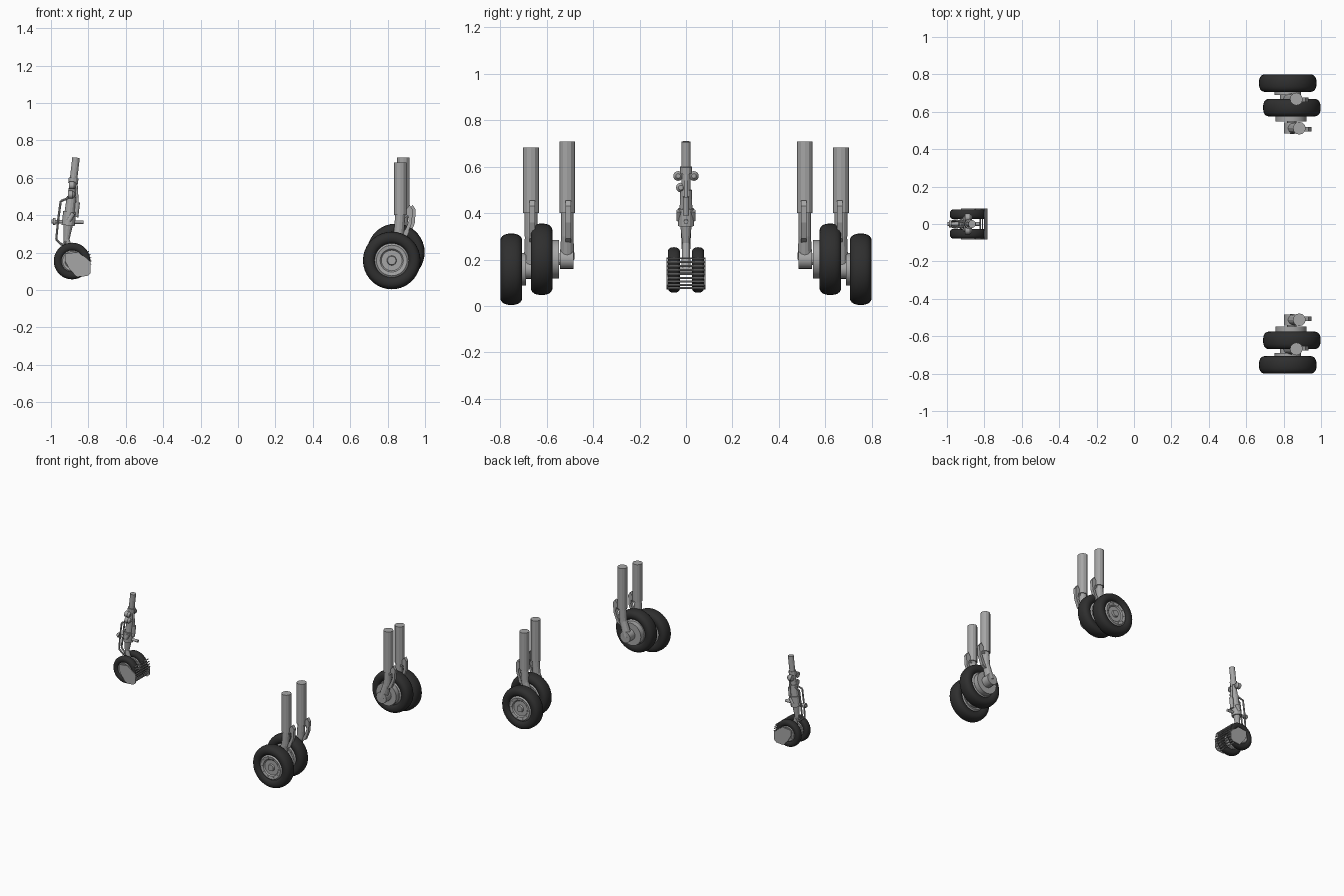
import bpy, bmesh, math
from mathutils import Vector

if "Cube" in bpy.data.objects:
    bpy.data.objects.remove(bpy.data.objects["Cube"], do_unlink=True)


def material(name, value):
    m = bpy.data.materials.new(name)
    m.use_nodes = True
    colour = (value, value, value, 1)
    m.diffuse_color = colour
    m.node_tree.nodes["Principled BSDF"].inputs["Base Color"].default_value = colour
    return m


METAL = material("grey metal", 0.38)
RUBBER = material("dark rubber", 0.028)


def finish(name, bm, mat, smooth=True):
    bmesh.ops.remove_doubles(bm, verts=bm.verts, dist=0.0001)
    bmesh.ops.recalc_face_normals(bm, faces=bm.faces)
    mesh = bpy.data.meshes.new(name)
    bm.to_mesh(mesh)
    bm.free()
    mesh.materials.append(mat)
    ob = bpy.data.objects.new(name, mesh)
    bpy.context.collection.objects.link(ob)
    if smooth:
        bpy.ops.object.select_all(action="DESELECT")
        ob.select_set(True)
        bpy.context.view_layer.objects.active = ob
        bpy.ops.object.shade_smooth_by_angle(angle=math.radians(28))
    return ob


def add_rod(bm, a, b, r1, r2=None, sides=12):
    a, b = Vector(a), Vector(b)
    d = b - a
    new = bmesh.ops.create_cone(bm, cap_ends=True, segments=sides, radius1=r1,
                                radius2=r1 if r2 is None else r2, depth=d.length)
    turn = d.to_track_quat("Z", "Y").to_matrix().to_4x4()
    bmesh.ops.transform(bm, matrix=turn, verts=new["verts"])
    bmesh.ops.translate(bm, vec=(a + b) / 2, verts=new["verts"])


def rod(name, a, b, r1, r2=None, sides=12):
    bm = bmesh.new()
    add_rod(bm, a, b, r1, r2, sides)
    return finish(name, bm, METAL)


def pipe(name, points, r, sides=8):
    bm = bmesh.new()
    for a, b in zip(points, points[1:]):
        add_rod(bm, a, b, r, sides=sides)
    return finish(name, bm, METAL)


def lathe(name, profile, centre, mat, closed=False, steps=36):
    """Spin (radius, y) points about the axle."""
    bm = bmesh.new()
    vs = [bm.verts.new((r, y, 0)) for r, y in profile]
    pairs = list(zip(vs, vs[1:])) + ([(vs[-1], vs[0])] if closed else [])
    edges = [bm.edges.new(p) for p in pairs]
    bmesh.ops.spin(bm, geom=vs + edges, cent=(0, 0, 0), axis=(0, 1, 0),
                   angle=math.tau, steps=steps)
    bmesh.ops.translate(bm, vec=centre, verts=bm.verts)
    return finish(name, bm, mat)


def plate(name, outline, y, thick):
    """Extrude an x-z outline along y."""
    bm = bmesh.new()
    face = bm.faces.new([bm.verts.new((x, y - thick / 2, z)) for x, z in outline])
    out = bmesh.ops.extrude_face_region(bm, geom=[face])
    moved = [v for v in out["geom"] if isinstance(v, bmesh.types.BMVert)]
    bmesh.ops.translate(bm, vec=(0, thick, 0), verts=moved)
    return finish(name, bm, METAL, smooth=False)


def wheel(name, centre, radius, half, rim):
    # Rounded tyre section
    mid, tall = (radius + rim) / 2, (radius - rim) / 2
    section = []
    for i in range(20):
        t = math.tau * i / 20
        c, s = math.cos(t), math.sin(t)
        section.append((mid + tall * math.copysign(abs(s) ** 0.85, s),
                        half * math.copysign(abs(c) ** 0.8, c)))
    lathe(name + "_tyre", section, centre, RUBBER, closed=True)
    # Dished hub, the same on both faces
    dish = [(0, .8), (.26, .8), (.3, .55), (.64, .55), (.72, .72), (.95, .8), (1.08, .6)]
    side = [(r * rim, y * half) for r, y in dish]
    lathe(name + "_hub", side + [(r, -y) for r, y in reversed(side)], centre, METAL)
    # Ring of wheel bolts
    bm = bmesh.new()
    for i in range(10):
        t = math.tau * i / 10
        p = Vector(centre) + Vector((math.cos(t), 0, math.sin(t))) * rim * 0.83
        reach = Vector((0, half * 0.84, 0))
        add_rod(bm, p - reach, p + reach, rim * 0.05, sides=6)
    finish(name + "_bolts", bm, METAL)


def main_leg(name, s, x, y, top, axle_x, axle_z, wheel_y):
    """One main strut with its piston, axle, torque link and wheel."""
    wheel(name + "_wheel", (axle_x, s * wheel_y, axle_z), 0.154, 0.047, 0.086)
    rod(name + "_strut", (x, s * y, 0.40), (x, s * y, top), 0.034)
    rod(name + "_piston", (x, s * y, 0.41), (x - 0.008, s * y, 0.30), 0.027)
    rod(name + "_lower_leg", (x - 0.008, s * y, 0.31), (axle_x, s * y, axle_z),
        0.026, 0.032)
    rod(name + "_axle_housing", (axle_x, s * (y - 0.027), axle_z),
        (axle_x, s * (y + 0.032), axle_z), 0.042, sides=16)
    rod(name + "_axle", (axle_x, s * y, axle_z), (axle_x, s * wheel_y, axle_z), 0.025)
    # Torque link behind the strut
    link = [(.0, .36), (.03, .43), (.05, .455), (.066, .43), (.062, .36),
            (.035, .29), (.0, .27), (.03, .33), (.045, .37), (.04, .40)]
    plate(name + "_torque_link", [(x + dx, z) for dx, z in link], s * (y - 0.005), 0.024)


# Main gear, one pair of legs on each side
for s, side in ((-1, "right"), (1, "left")):
    main_leg(side + "_outer", s, 0.868, 0.668, 0.682, 0.822, 0.158, 0.753)
    main_leg(side + "_inner", s, 0.884, 0.512, 0.708, 0.844, 0.201, 0.622)
    rod(side + "_brake_disc", (0.84, s * 0.548, 0.201), (0.84, s * 0.59, 0.201),
        0.083, sides=28)
    rod(side + "_outer_brake", (0.822, s * 0.69, 0.158), (0.822, s * 0.72, 0.158),
        0.07, sides=28)


# Nose strut, leaning along its own axis
def on_strut(z, dx=0, y=0):
    return (-0.866 - (0.708 - z) * 0.116 + dx, y, z)


for part, z1, z2, r1, r2 in (
        ("nose_upper_strut", 0.49, 0.708, 0.020, 0.020),
        ("nose_middle_strut", 0.40, 0.50, 0.028, 0.025),
        ("nose_upper_collar", 0.57, 0.60, 0.026, 0.026),
        ("nose_steering_collar", 0.345, 0.42, 0.035, 0.035),
        ("nose_lower_strut", 0.24, 0.35, 0.012, 0.025)):
    rod(part, on_strut(z1), on_strut(z2), r1, r2)

AXLE = Vector((-0.887, 0, 0.155))
rod("nose_fork", on_strut(0.27), AXLE, 0.016, 0.02)
rod("nose_axle", AXLE - Vector((0, 0.08, 0)), AXLE + Vector((0, 0.08, 0)), 0.016)
for s, side in ((-1, "right"), (1, "left")):
    wheel("nose_" + side + "_wheel", (AXLE.x, s * 0.052, AXLE.z), 0.098, 0.026, 0.054)

# Steering cross pipe, front link and rear actuator
rod("steering_pipe", (-0.998, 0, 0.366), (-0.825, 0, 0.362), 0.010)
rod("steering_pipe_cap", (-0.99, 0, 0.366), (-0.975, 0, 0.366), 0.018)
for s, side in ((-1, "right"), (1, "left")):
    pipe("nose_" + side + "_front_link",
         [on_strut(0.49, -0.02, s * 0.012), (-0.948, s * 0.018, 0.475),
          (-0.962, s * 0.018, 0.37), (-0.972, s * 0.014, 0.27),
          (-0.94, s * 0.012, 0.24), on_strut(0.26, 0, s * 0.01)], 0.006)
    rod("nose_" + side + "_steering_jack", on_strut(0.37, 0.0, s * 0.03),
        on_strut(0.41, 0.02, s * 0.03), 0.012)
rod("nose_rear_actuator", on_strut(0.39, 0.035), on_strut(0.47, 0.035), 0.014)
rod("nose_rear_actuator_rod", on_strut(0.47, 0.035), on_strut(0.60, 0.012), 0.007)

# Lamps facing forward
for name, y, z in (("right_lamp", -0.034, 0.56), ("left_lamp", 0.034, 0.56),
                   ("lower_lamp", -0.022, 0.51)):
    rod(name, on_strut(z, -0.02, y), on_strut(z, 0.005, y), 0.021, sides=16)
    rod(name + "_back", on_strut(z, 0.005, y), on_strut(z, 0.018, y), 0.021, 0.010, 16)
rod("lamp_bar", on_strut(0.56, 0, -0.035), on_strut(0.56, 0, 0.035), 0.008)

# Mudguard: two cheek plates joined by slats round the back of the wheels
cheek = [(-.925, .195), (-.85, .203), (-.845, .195), (-.788, .152), (-.788, .09),
         (-.805, .075), (-.86, .07), (-.90, .11), (-.925, .155)]
for s, side in ((-1, "right"), (1, "left")):
    plate("mudguard_" + side + "_cheek", cheek, s * 0.081, 0.006)
bm = bmesh.new()
for i in range(9):
    t = math.radians(-50 + 10 * i)
    p = AXLE + Vector((math.cos(t), 0, math.sin(t))) * 0.101
    add_rod(bm, p - Vector((0, 0.083, 0)), p + Vector((0, 0.083, 0)), 0.004, sides=6)
finish("mudguard_slats", bm, METAL)
